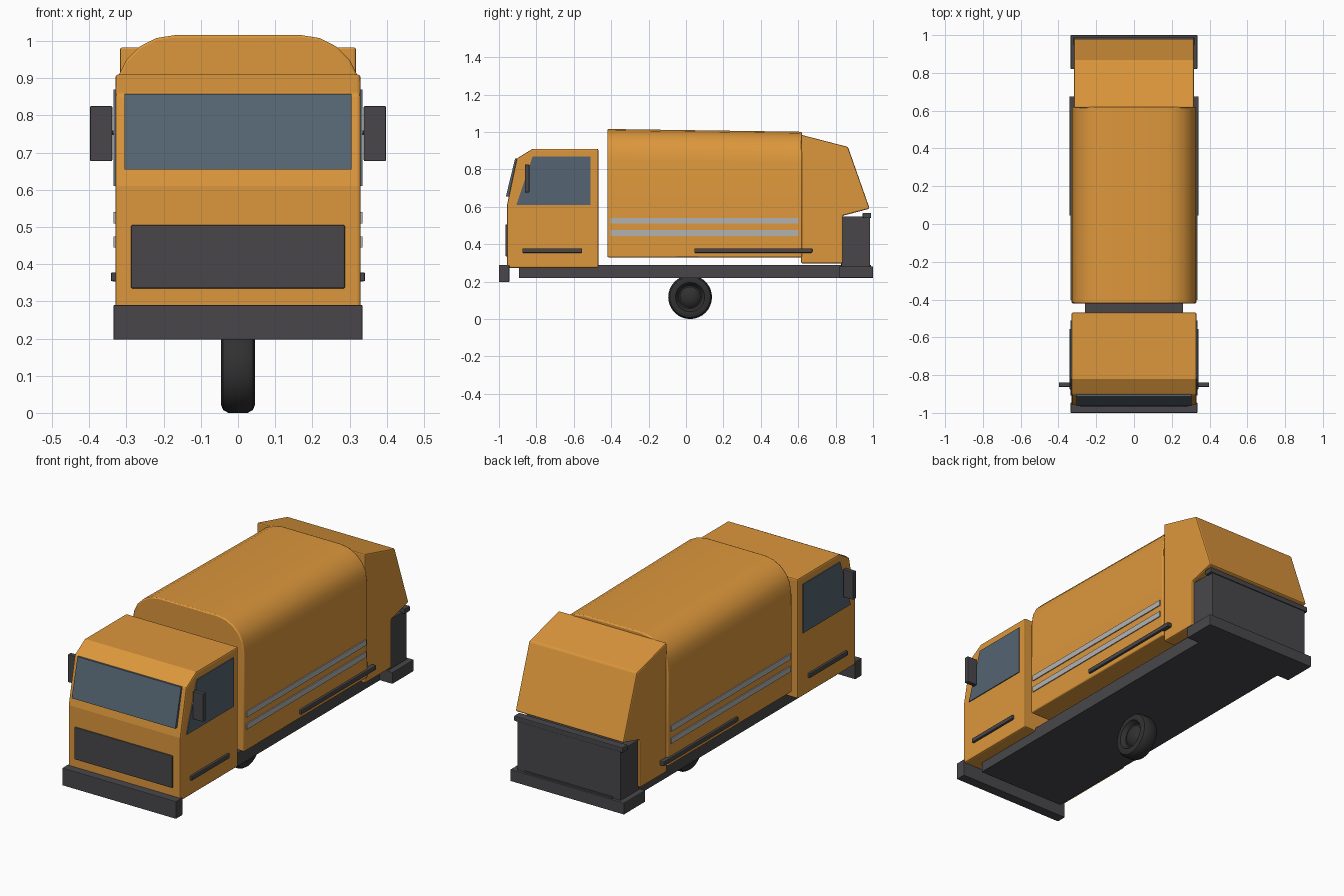
import bpy, bmesh, math
from mathutils import Matrix

if "Cube" in bpy.data.objects:
    bpy.data.objects.remove(bpy.data.objects["Cube"])


def material(name, rgb):
    m = bpy.data.materials.new(name)
    m.diffuse_color = (*rgb, 1)
    m.use_nodes = True
    m.node_tree.nodes["Principled BSDF"].inputs["Base Color"].default_value = m.diffuse_color
    return m


ORANGE = material("orange_paint", (0.72, 0.31, 0.045))
DARK = material("dark_plastic", (0.065, 0.062, 0.068))
RUBBER = material("rubber", (0.03, 0.03, 0.03))
GLASS = material("glass", (0.09, 0.13, 0.17))
SILVER = material("reflective_strip", (0.45, 0.45, 0.45))


def finish(bm, name, mat, bevel=0.0, smooth=False):
    bmesh.ops.recalc_face_normals(bm, faces=bm.faces)
    me = bpy.data.meshes.new(name)
    bm.to_mesh(me)
    bm.free()
    me.materials.append(mat)
    ob = bpy.data.objects.new(name, me)
    bpy.context.collection.objects.link(ob)
    if bevel:
        mod = ob.modifiers.new("bevel", 'BEVEL')
        mod.width, mod.segments = bevel, 2
        mod.limit_method, mod.angle_limit = 'ANGLE', math.radians(40)
    if smooth:
        bpy.ops.object.select_all(action='DESELECT')
        ob.select_set(True)
        bpy.context.view_layer.objects.active = ob
        bpy.ops.object.shade_smooth_by_angle(angle=math.radians(35))
    return ob


def loft(name, a, b, mat, bevel=0.0, smooth=False):
    """Solid between two matching outlines."""
    bm = bmesh.new()
    va = [bm.verts.new(p) for p in a]
    vb = [bm.verts.new(p) for p in b]
    bm.faces.new(va)
    bm.faces.new(vb)
    n = len(va)
    for i in range(n):
        j = (i + 1) % n
        bm.faces.new((va[i], va[j], vb[j], vb[i]))
    return finish(bm, name, mat, bevel, smooth)


def side_prism(name, yz, x0, x1, mat, bevel=0.0):
    return loft(name, [(x0, y, z) for y, z in yz], [(x1, y, z) for y, z in yz], mat, bevel)


def box(name, x0, x1, y0, y1, z0, z1, mat, bevel=0.0):
    return side_prism(name, [(y0, z0), (y1, z0), (y1, z1), (y0, z1)], x0, x1, mat, bevel)


# Chassis, bumper and rear platform
box("chassis", -0.26, 0.26, -0.893, 0.99, 0.22, 0.29, DARK)
box("front_bumper", -0.335, 0.335, -1.0, -0.945, 0.197, 0.29, DARK, 0.003)
box("rear_platform", -0.335, 0.335, 0.82, 1.0, 0.22, 0.282, DARK, 0.003)
box("rear_bin", -0.305, 0.305, 0.83, 0.985, 0.275, 0.548, DARK, 0.003)
box("rear_ledge", -0.32, 0.32, 0.945, 0.99, 0.54, 0.568, DARK, 0.004)

# Cab with windscreen and grille
side_prism("cab", [(-0.957, 0.273), (-0.468, 0.273), (-0.468, 0.91), (-0.82, 0.91),
                   (-0.905, 0.858), (-0.957, 0.61)], -0.33, 0.33, ORANGE, 0.008)
side_prism("windscreen", [(-0.963, 0.655), (-0.94, 0.655), (-0.897, 0.857),
                          (-0.914, 0.857)], -0.305, 0.305, GLASS)
box("grille", -0.288, 0.288, -0.966, -0.95, 0.335, 0.505, DARK, 0.004)

# Container body: arched section, slightly lower at the back
half = [(0.33, 0.33), (0.329, 0.85), (0.32, 0.91), (0.30, 0.95),
        (0.265, 0.985), (0.22, 1.008), (0.17, 1.016)]
section = half + [(-x, z) for x, z in reversed(half)]
loft("container", [(x, -0.42, z) for x, z in section],
     [(x, 0.62, z - 0.015 * (z > 0.5)) for x, z in section], ORANGE, 0.006, True)

# Tailgate hopper
side_prism("tailgate", [(0.615, 0.297), (0.838, 0.297), (0.838, 0.552), (0.982, 0.59),
                        (0.866, 0.92), (0.615, 0.985)], -0.318, 0.318, ORANGE, 0.007)

# Parts on both sides
for s, tag in ((-1, "left"), (1, "right")):
    side_prism("side_window_" + tag, [(-0.907, 0.61), (-0.51, 0.61), (-0.51, 0.87),
                                      (-0.82, 0.87)], s * 0.32, s * 0.335, GLASS)
    box("mirror_" + tag, s * 0.338, s * 0.398, -0.862, -0.838, 0.677, 0.825, DARK, 0.003)
    box("mirror_arm_" + tag, s * 0.32, s * 0.345, -0.855, -0.845, 0.748, 0.76, DARK)
    box("cab_rail_" + tag, s * 0.32, s * 0.342, -0.875, -0.555, 0.354, 0.378, DARK, 0.004)
    box("body_rail_" + tag, s * 0.315, s * 0.342, 0.045, 0.675, 0.354, 0.378, DARK, 0.004)
    for i, z in enumerate((0.445, 0.51)):
        box(f"strip_{tag}_{i}", s * 0.32, s * 0.335, -0.403, 0.602, z, z + 0.03, SILVER)

# Single central wheel, lathed about the x axis, with a domed hub
profile = [(-0.025, 0.0), (-0.03, 0.07), (-0.044, 0.078), (-0.046, 0.095), (-0.04, 0.109),
           (-0.026, 0.117), (0.026, 0.117), (0.04, 0.109), (0.046, 0.095), (0.044, 0.078),
           (0.022, 0.062), (0.022, 0.055), (0.034, 0.042), (0.041, 0.022), (0.043, 0.0)]
bm = bmesh.new()
verts = [bm.verts.new((x, 0, r)) for x, r in profile]
edges = [bm.edges.new(p) for p in zip(verts, verts[1:])]
bmesh.ops.spin(bm, geom=verts + edges, cent=(0, 0, 0), axis=(1, 0, 0),
               angle=math.tau, steps=32)
bmesh.ops.remove_doubles(bm, verts=bm.verts, dist=1e-4)
bmesh.ops.transform(bm, matrix=Matrix.Translation((0, 0.022, 0.117)), verts=bm.verts)
finish(bm, "wheel", RUBBER, 0, True)
